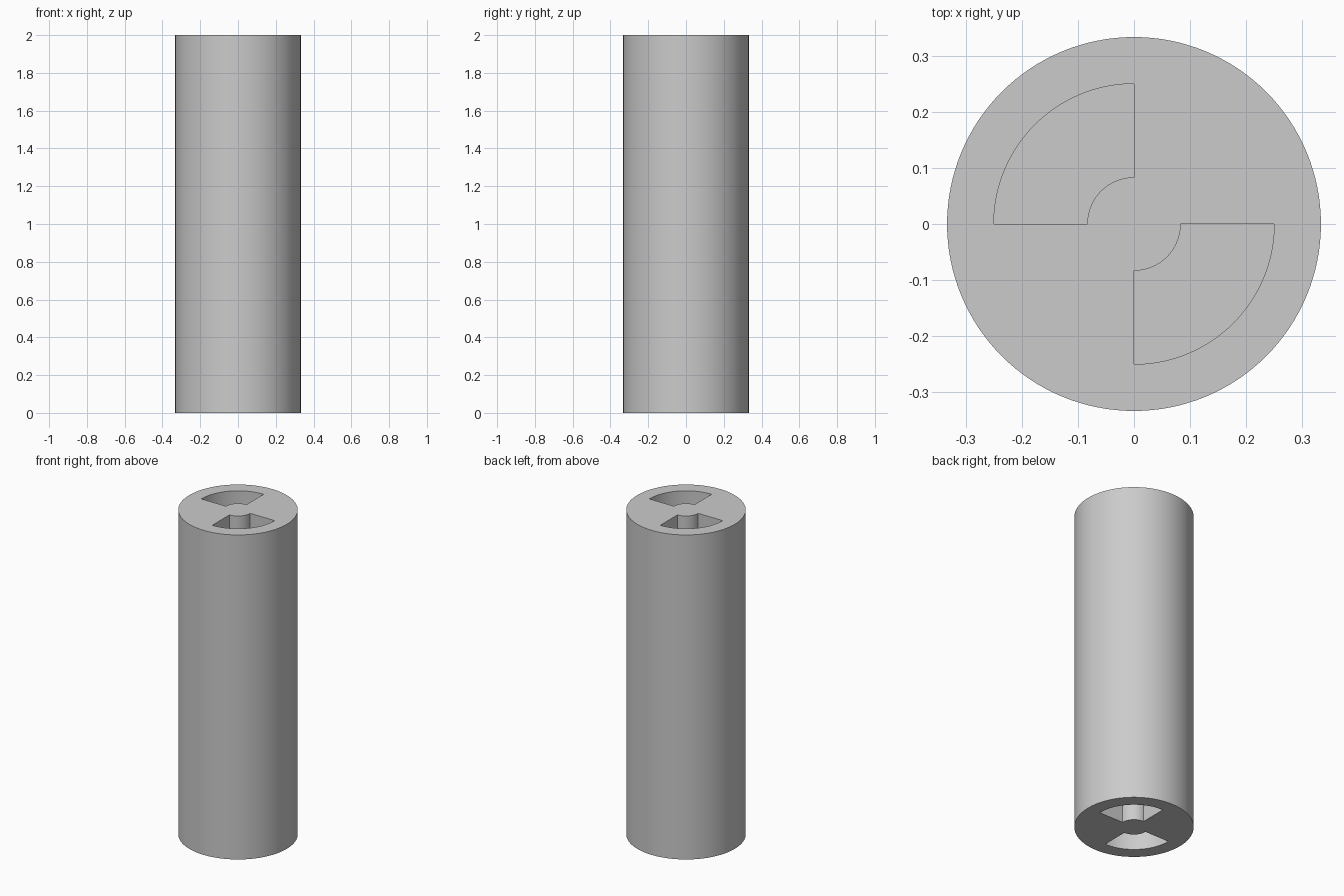
import bpy
import bmesh
from math import cos, sin, pi, radians

RADIUS, HEIGHT = 1 / 3, 2.0
INNER, OUTER, DEPTH = 1 / 12, 0.25, 0.3

cube = bpy.data.objects.get("Cube")
if cube:
    bpy.data.objects.remove(cube, do_unlink=True)

# Plain grey material
grey = bpy.data.materials.new("plain_grey")
grey.use_nodes = True
colour = (0.6, 0.6, 0.6, 1)
grey.diffuse_color = colour
grey.node_tree.nodes["Principled BSDF"].inputs["Base Color"].default_value = colour


def sector_cutter(name, start, z_low, z_high):
    """Quarter-ring prism beginning at angle start."""
    steps = 32
    angles = [start + pi / 2 * i / steps for i in range(steps + 1)]
    outline = [(OUTER * cos(a), OUTER * sin(a)) for a in angles]
    outline += [(INNER * cos(a), INNER * sin(a)) for a in reversed(angles)]
    bm = bmesh.new()
    base = bm.faces.new([bm.verts.new((x, y, z_low)) for x, y in outline])
    top = bmesh.ops.extrude_face_region(bm, geom=[base])["geom"]
    verts = [v for v in top if isinstance(v, bmesh.types.BMVert)]
    bmesh.ops.translate(bm, verts=verts, vec=(0, 0, z_high - z_low))
    bmesh.ops.recalc_face_normals(bm, faces=bm.faces)
    mesh = bpy.data.meshes.new(name)
    bm.to_mesh(mesh)
    bm.free()
    mesh.materials.append(grey)
    cutter = bpy.data.objects.new(name, mesh)
    bpy.context.collection.objects.link(cutter)
    return cutter


# Round rod
bpy.ops.mesh.primitive_cylinder_add(vertices=128, radius=RADIUS, depth=HEIGHT,
                                    location=(0, 0, HEIGHT / 2))
rod = bpy.context.object
rod.name = "socketed_rod"
rod.data.materials.append(grey)

# Opposed pairs of sockets, the bottom pair turned a quarter from the top pair
margin = 0.05
for end, turn, low, high in (("top", pi / 2, HEIGHT - DEPTH, HEIGHT + margin),
                             ("bottom", 0, -margin, DEPTH)):
    for side in range(2):
        cutter = sector_cutter(f"{end}_socket_cutter_{side + 1}",
                               turn + pi * side, low, high)
        cut = rod.modifiers.new(cutter.name, "BOOLEAN")
        cut.operation = "DIFFERENCE"
        cut.solver = "EXACT"
        cut.object = cutter
        bpy.context.view_layer.objects.active = rod
        bpy.ops.object.modifier_apply(modifier=cut.name)
        bpy.data.objects.remove(cutter, do_unlink=True)

# Smooth walls with crisp rims
bpy.ops.object.select_all(action="DESELECT")
rod.select_set(True)
bpy.context.view_layer.objects.active = rod
bpy.ops.object.shade_smooth_by_angle(angle=radians(30))
